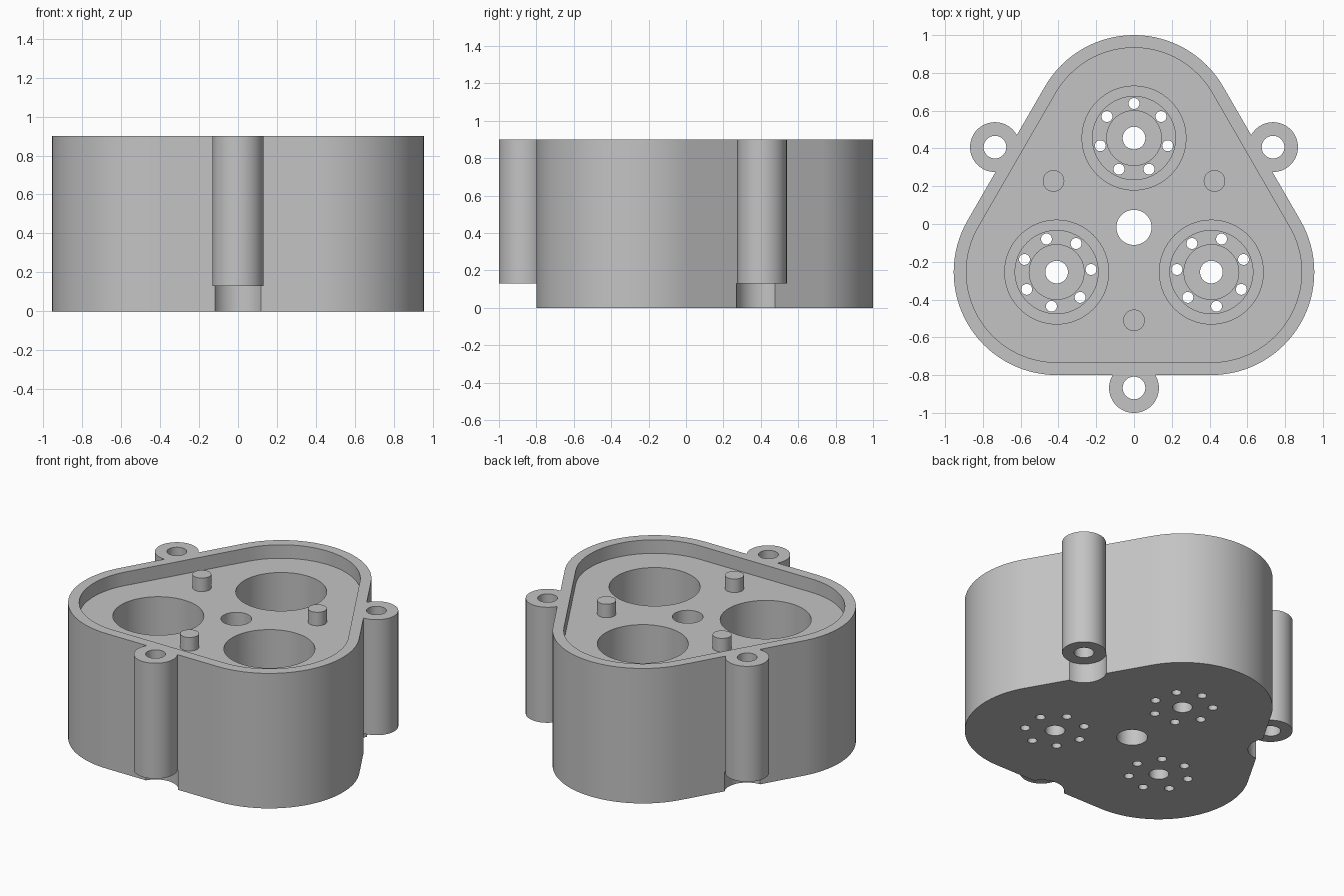
import bpy, bmesh, math
from math import sin, cos, pi, radians

if "Cube" in bpy.data.objects:
    bpy.data.objects.remove(bpy.data.objects["Cube"])

CY = -0.018          # y of the three-fold axis
LOBE = 0.473         # axis to lobe centre
LOBES = (90, 210, 330)
EARS = (30, 150, 270)
TOP = 0.9

grey = bpy.data.materials.new("grey_plastic")
grey.diffuse_color = (0.55, 0.55, 0.55, 1)
grey.use_nodes = True
grey.node_tree.nodes["Principled BSDF"].inputs["Base Color"].default_value = grey.diffuse_color


def polar(dist, deg):
    return dist * cos(radians(deg)), CY + dist * sin(radians(deg))


def circle(c, r, n=64):
    return [(c[0] + r * cos(2 * pi * i / n), c[1] + r * sin(2 * pi * i / n)) for i in range(n)]


def outline(r, n=32):
    """Rounded triangle around the three lobe centres."""
    pts = []
    for a in LOBES:
        cx, cy = polar(LOBE, a)
        for i in range(n + 1):
            t = radians(a - 60 + 120 * i / n)
            pts.append((cx + r * cos(t), cy + r * sin(t)))
    return pts


def stack(bm, layers):
    """Closed solid through a list of (outline points, z)."""
    rings = [[bm.verts.new((x, y, z)) for x, y in pts] for pts, z in layers]
    for lo, hi in zip(rings, rings[1:]):
        n = len(lo)
        for i in range(n):
            j = (i + 1) % n
            bm.faces.new((lo[i], lo[j], hi[j], hi[i]))
    bm.faces.new(rings[0][::-1])
    bm.faces.new(rings[-1])


def make(name, solids):
    bm = bmesh.new()
    for layers in solids:
        stack(bm, layers)
    bmesh.ops.recalc_face_normals(bm, faces=bm.faces[:])
    me = bpy.data.meshes.new(name)
    bm.to_mesh(me)
    bm.free()
    me.materials.append(grey)
    ob = bpy.data.objects.new(name, me)
    bpy.context.collection.objects.link(ob)
    return ob


def activate(ob):
    bpy.ops.object.select_all(action='DESELECT')
    ob.select_set(True)
    bpy.context.view_layer.objects.active = ob


def combine(ob, name, operation, solids):
    tool = make(name, solids)
    tool.hide_render = True
    mod = ob.modifiers.new(name, 'BOOLEAN')
    mod.operation, mod.solver, mod.object = operation, 'EXACT', tool
    activate(ob)
    bpy.ops.object.modifier_apply(modifier=mod.name)
    bpy.data.objects.remove(tool)


def post(c, r, z0, z1, n=64):
    return [(circle(c, r, n), z0), (circle(c, r, n), z1)]


ears = [polar(0.85, a) for a in EARS]
lobes = [polar(LOBE, a) for a in LOBES]

# Body with three screw ears
body = make("housing", [[(outline(0.545), 0), (outline(0.545), 0.93)]])
combine(body, "ears", 'UNION', [post(c, 0.132, -0.05, 0.97) for c in ears])

# Notches below the ears, and the flat top
slab = circle((0, 0), 2, 4)
combine(body, "notches", 'DIFFERENCE',
        [post(c, 0.137, -0.1, 0.13) for c in ears] + [[(slab, TOP), (slab, 1.2)]])

# Shallow recess inside the rim
combine(body, "recess", 'DIFFERENCE', [[(outline(0.478), 0.81), (outline(0.478), 1)]])

# Stepped pockets, centre hole and ear holes
steps = [(0.06, -0.1), (0.06, 0.1), (0.145, 0.1), (0.145, 0.14),
         (0.22, 0.14), (0.22, 0.2), (0.275, 0.2), (0.275, 0.86)]
combine(body, "pockets", 'DIFFERENCE',
        [[(circle(c, r), z) for r, z in steps] for c in lobes]
        + [post((0, CY), 0.093, -0.1, 1)]
        + [post(c, 0.06, 0, 1, 40) for c in ears])

# Ring of seven small holes in each pocket floor
small = []
for a, (cx, cy) in zip(LOBES, lobes):
    for k in range(7):
        t = radians(a) + 2 * pi * k / 7
        small.append(post((cx + 0.183 * cos(t), cy + 0.183 * sin(t)), 0.029, -0.1, 0.17, 24))
combine(body, "small_holes", 'DIFFERENCE', small)

# Locating pins on the recess floor
pins = make("locating_pins", [post(polar(0.492, a), 0.057, 0.8, TOP, 40) for a in EARS])

for ob in (body, pins):
    activate(ob)
    bpy.ops.object.shade_smooth_by_angle(angle=radians(30))
